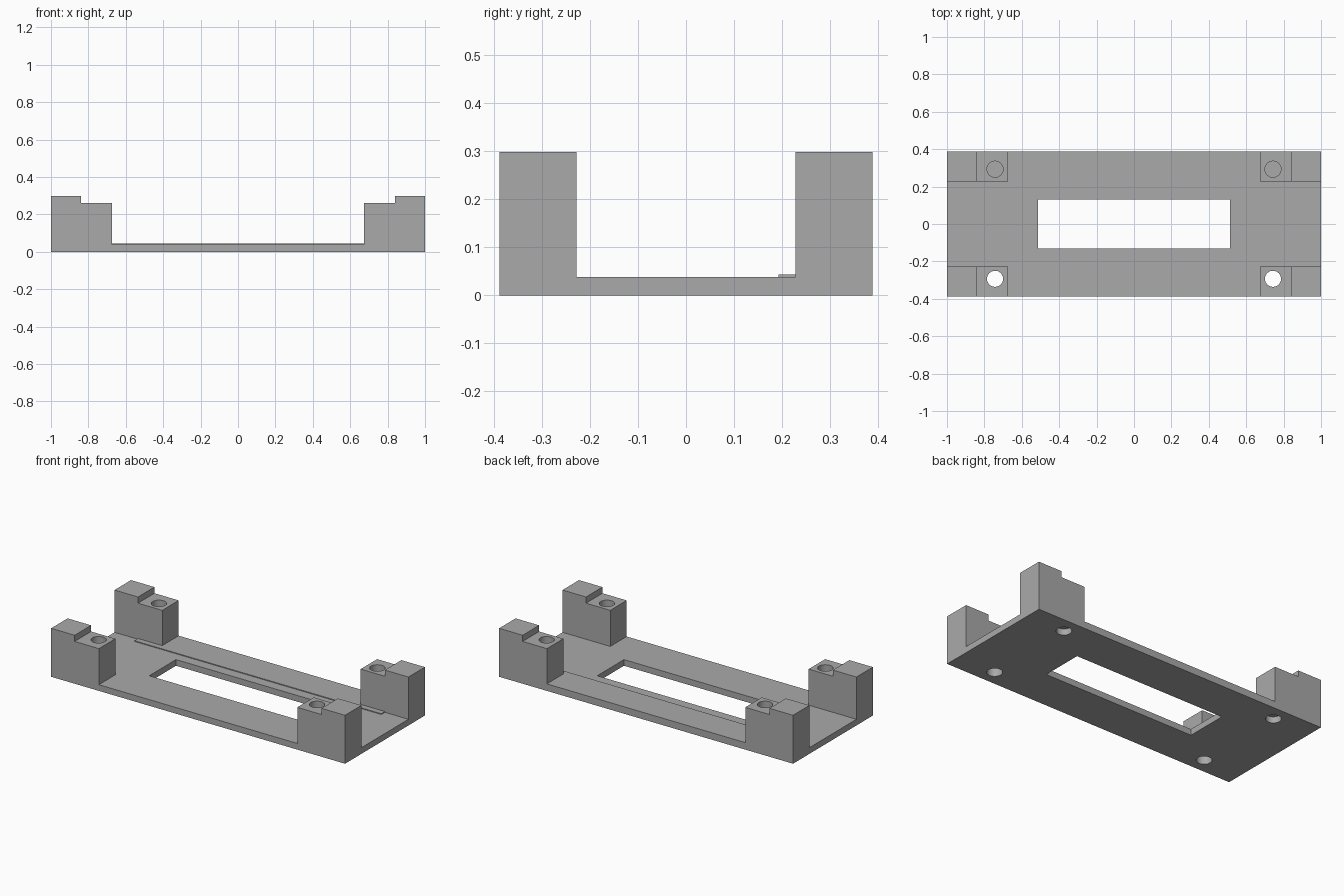
import bpy
import bmesh
from mathutils import Matrix

default = bpy.data.objects.get("Cube")
if default:
    bpy.data.objects.remove(default, do_unlink=True)

# Main dimensions
HALF_X, HALF_Y = 1.0, 0.388
PLATE_Z, LEDGE_Z, STEP_Z, TOP_Z = 0.038, 0.043, 0.26, 0.298
POST_X, STEP_X, POST_Y = 0.675, 0.84, 0.228
HOLE_X, HOLE_Y, HOLE_R = 0.743, 0.293, 0.043

grey = bpy.data.materials.new("plain grey")
grey.use_nodes = True
colour = (0.4, 0.4, 0.4, 1)
grey.diffuse_color = colour
grey.node_tree.nodes["Principled BSDF"].inputs["Base Color"].default_value = colour


def make_object(name, bm):
    bmesh.ops.recalc_face_normals(bm, faces=bm.faces)
    mesh = bpy.data.meshes.new(name)
    bm.to_mesh(mesh)
    bm.free()
    mesh.materials.append(grey)
    obj = bpy.data.objects.new(name, mesh)
    bpy.context.collection.objects.link(obj)
    return obj


def box(name, low, high):
    bm = bmesh.new()
    size = [b - a for a, b in zip(low, high)]
    mid = [(a + b) / 2 for a, b in zip(low, high)]
    bmesh.ops.create_cube(bm, size=1, matrix=Matrix.Translation(mid) @ Matrix.Diagonal((*size, 1)))
    return make_object(name, bm)


def post(name, sx, sy):
    # Stepped side profile, extruded across the depth of the post
    profile = [(POST_X, 0), (HALF_X, 0), (HALF_X, TOP_Z),
               (STEP_X, TOP_Z), (STEP_X, STEP_Z), (POST_X, STEP_Z)]
    bm = bmesh.new()
    face = bm.faces.new([bm.verts.new((sx * x, sy * POST_Y, z)) for x, z in profile])
    grown = bmesh.ops.extrude_face_region(bm, geom=[face])["geom"]
    verts = [v for v in grown if isinstance(v, bmesh.types.BMVert)]
    bmesh.ops.translate(bm, verts=verts, vec=(0, sy * (HALF_Y - POST_Y), 0))
    return make_object(name, bm)


def drill(name, x, y):
    bm = bmesh.new()
    bmesh.ops.create_cone(bm, cap_ends=True, segments=48, radius1=HOLE_R, radius2=HOLE_R,
                          depth=1, matrix=Matrix.Translation((x, y, 0.2)))
    return make_object(name, bm)


def combine(target, tool, operation):
    mod = target.modifiers.new(tool.name, "BOOLEAN")
    mod.operation = operation
    mod.solver = "EXACT"
    mod.object = tool
    tool.hide_render = True
    bpy.context.view_layer.update()
    graph = bpy.context.evaluated_depsgraph_get()
    result = bpy.data.meshes.new_from_object(target.evaluated_get(graph))
    target.modifiers.clear()
    target.data = result
    bpy.data.objects.remove(tool, do_unlink=True)


# Base plate with a central slot
base = box("mounting_base", (-HALF_X, -HALF_Y, 0), (HALF_X, HALF_Y, PLATE_Z))
combine(base, box("slot_cutter", (-0.513, -0.13, -1), (0.513, 0.13, 1)), "DIFFERENCE")

# Four stepped corner posts, each drilled from top to bottom
for sx in (-1, 1):
    for sy in (-1, 1):
        combine(base, post("corner_post", sx, sy), "UNION")
        combine(base, drill("hole_cutter", sx * HOLE_X, sy * HOLE_Y), "DIFFERENCE")

# Thin raised ledge along the back, closing off the rear holes
combine(base, box("back_ledge", (-STEP_X, 0.193, PLATE_Z), (STEP_X, HALF_Y, LEDGE_Z)), "UNION")

# Flat faces with smooth hole walls
bpy.context.view_layer.objects.active = base
base.select_set(True)
bpy.ops.object.shade_smooth_by_angle(angle=0.5)
